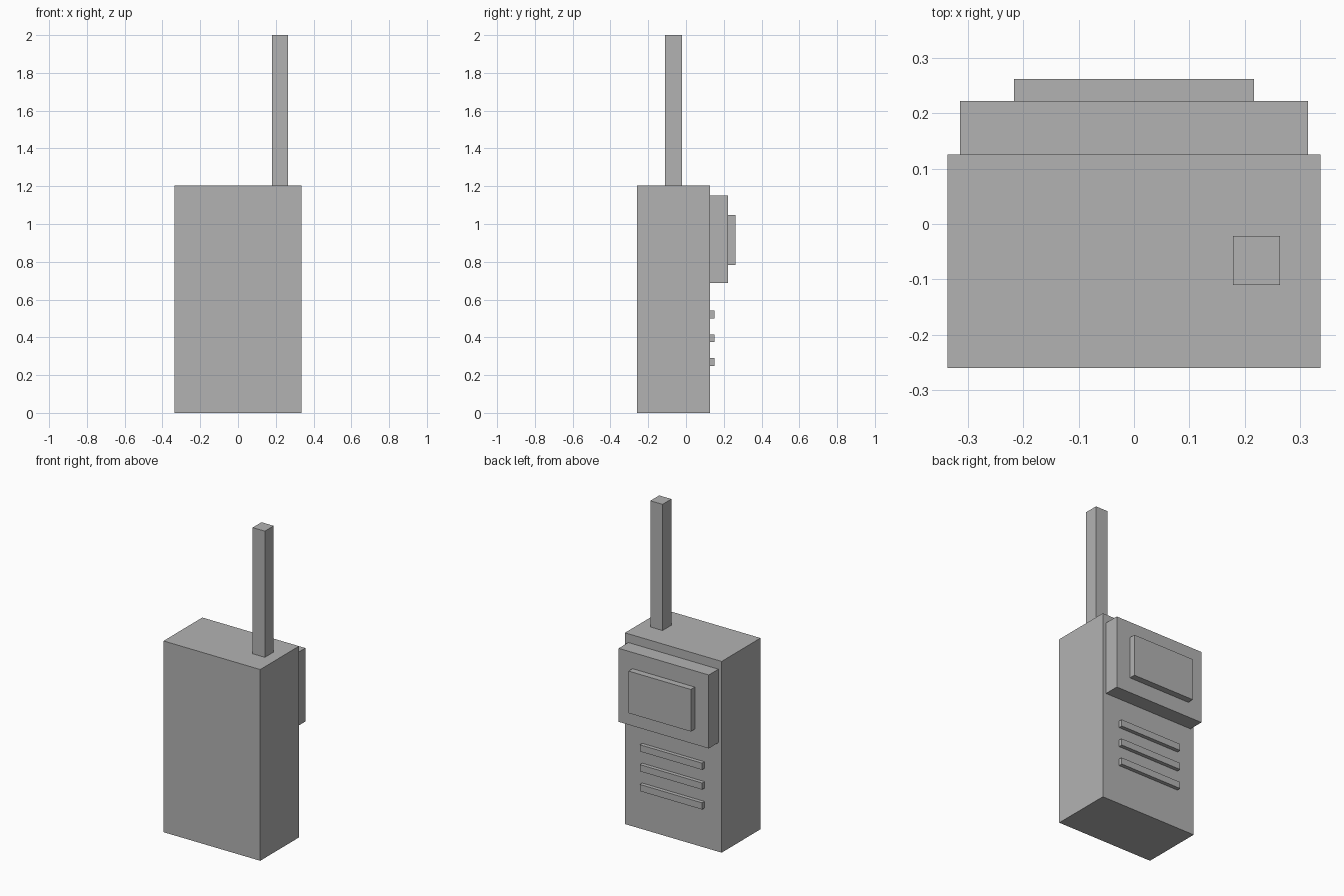
import bpy

cube = bpy.data.objects.get("Cube")
if cube:
    bpy.data.objects.remove(cube, do_unlink=True)

# One plain grey for the whole handset
grey = bpy.data.materials.new("plain_grey")
grey.use_nodes = True
colour = (0.45, 0.45, 0.45, 1.0)
grey.diffuse_color = colour
grey.node_tree.nodes["Principled BSDF"].inputs["Base Color"].default_value = colour


def box(name, x, y, z):
    """Add a box spanning the given (low, high) range on each axis."""
    spans = (x, y, z)
    bpy.ops.mesh.primitive_cube_add(size=1)
    obj = bpy.context.object
    obj.name = obj.data.name = name
    obj.location = [(lo + hi) / 2 for lo, hi in spans]
    obj.scale = [hi - lo for lo, hi in spans]
    bpy.ops.object.transform_apply(location=False, rotation=False, scale=True)
    obj.data.materials.append(grey)
    return obj


BACK = 0.126      # rear face of the body
PANEL = 0.222     # rear face of the raised panel

# Body and antenna
box("body", (-0.337, 0.337), (-0.26, BACK), (0, 1.205))
box("antenna", (0.179, 0.264), (-0.11, -0.022), (1.205, 2.0))

# Raised panel carrying the screen
box("screen_housing", (-0.314, 0.314), (BACK, PANEL), (0.687, 1.15))
box("screen", (-0.217, 0.217), (PANEL, 0.262), (0.783, 1.048))

# Speaker grille bars
for i in range(3):
    mid = 0.27 + i * 0.125
    box(f"grille_bar_{i + 1}", (-0.217, 0.217), (BACK, 0.15),
        (mid - 0.021, mid + 0.021))
